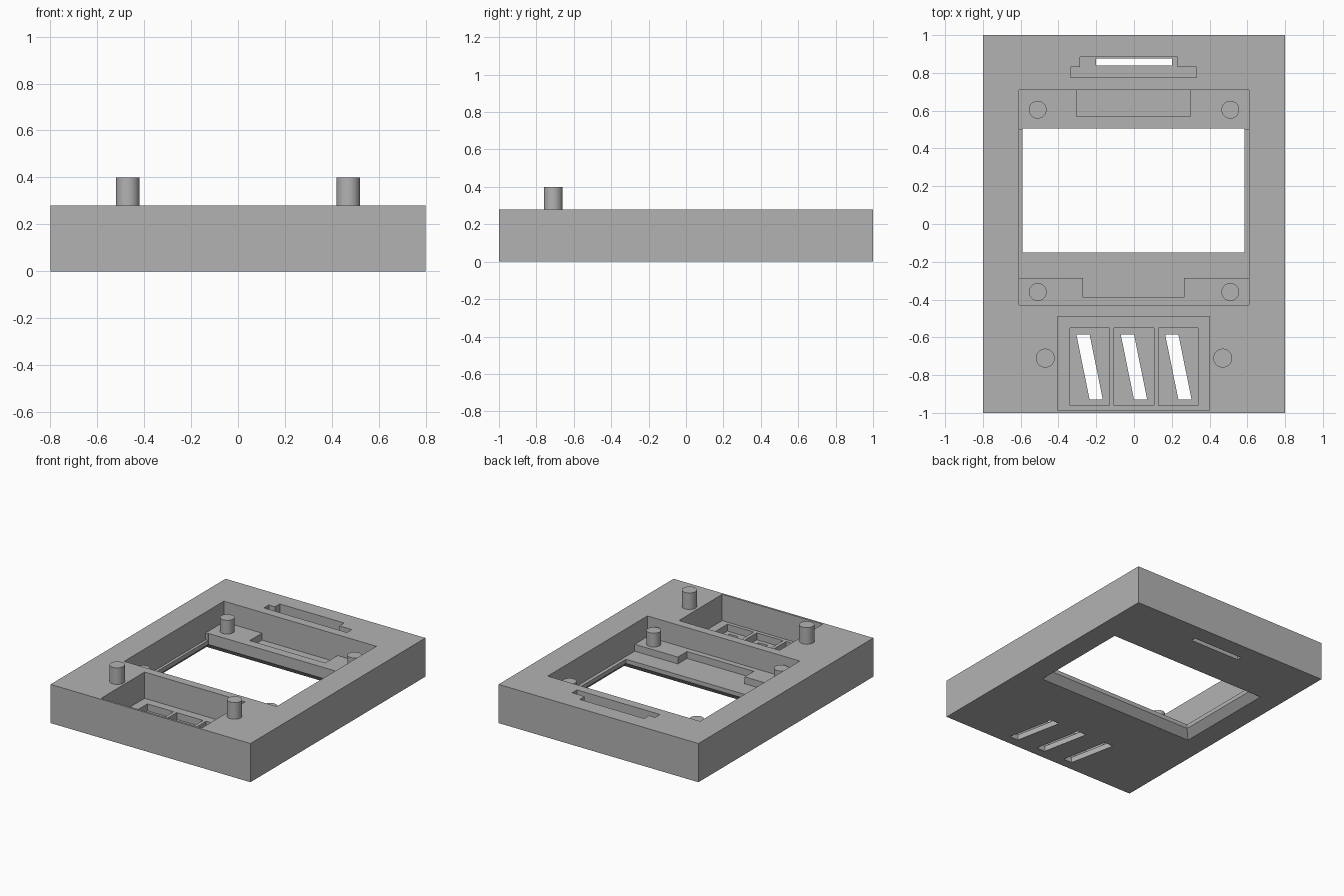
import bpy, bmesh

cube = bpy.data.objects.get("Cube")
if cube:
    bpy.data.objects.remove(cube, do_unlink=True)

grey = bpy.data.materials.new("plain_grey")
grey.use_nodes = True
grey.diffuse_color = (0.45, 0.45, 0.45, 1)
grey.node_tree.nodes["Principled BSDF"].inputs["Base Color"].default_value = (0.45, 0.45, 0.45, 1)

TOP = 0.28
OPEN = TOP + 0.1     # cutters reach above the top face
BELOW = -0.1         # and below the bottom face


def rect(x0, x1, y0, y1):
    return [(x0, y0), (x1, y0), (x1, y1), (x0, y1)]


def prism(name, outline, z0, z1, upper=None):
    """Closed prism; an upper outline makes it taper."""
    bm = bmesh.new()
    low = [bm.verts.new((x, y, z0)) for x, y in outline]
    high = [bm.verts.new((x, y, z1)) for x, y in (upper or outline)]
    bm.faces.new(low)
    bm.faces.new(high)
    for i in range(len(low)):
        j = (i + 1) % len(low)
        bm.faces.new((low[i], low[j], high[j], high[i]))
    bmesh.ops.recalc_face_normals(bm, faces=bm.faces)
    mesh = bpy.data.meshes.new(name)
    bm.to_mesh(mesh)
    bm.free()
    mesh.materials.append(grey)
    obj = bpy.data.objects.new(name, mesh)
    bpy.context.collection.objects.link(obj)
    return obj


def cut(outline, z0, z1=OPEN, upper=None):
    """Subtract a prism from the case."""
    cutter = prism("cutter", outline, z0, z1, upper)
    cutter.hide_render = True
    mod = case.modifiers.new("cut", "BOOLEAN")
    mod.operation = "DIFFERENCE"
    mod.solver = "EXACT"
    mod.object = cutter
    bpy.context.view_layer.objects.active = case
    bpy.ops.object.modifier_apply(modifier=mod.name)
    bpy.data.objects.remove(cutter, do_unlink=True)


def post(name, x, y, radius, z0, z1):
    bpy.ops.mesh.primitive_cylinder_add(vertices=48, radius=radius, depth=z1 - z0,
                                        location=(x, y, (z0 + z1) / 2))
    obj = bpy.context.object
    obj.name = name
    obj.data.materials.append(grey)
    bpy.ops.object.shade_smooth_by_angle()


# Case slab
case = prism("case", rect(-0.8, 0.8, -1, 1), 0, TOP)

# Screen pocket, leaving raised shelves at both ends
SHELF, FLOOR = 0.13, 0.08
cut(rect(-0.61, 0.61, -0.43, 0.71), SHELF)
cut([(-0.61, 0.5), (-0.61, -0.285), (-0.27, -0.285), (-0.27, -0.39),
     (0.265, -0.39), (0.265, -0.285), (0.61, -0.285), (0.61, 0.5)], FLOOR)
cut(rect(-0.305, 0.3, 0.57, 0.71), FLOOR)

# Screen window with a bevelled rim underneath
window = rect(-0.59, 0.585, -0.15, 0.505)
cut(window, BELOW)
cut(rect(-0.69, 0.685, -0.25, 0.605), -0.05, 0.05, window)

# Button pocket, three cells and their slanted slots
cut(rect(-0.405, 0.4, -0.985, -0.49), 0.09)
for x in (-0.235, 0, 0.235):
    cut(rect(x - 0.105, x + 0.105, -0.96, -0.55), 0.04)
    cut([(x, -0.93), (x + 0.07, -0.93), (x, -0.585), (x - 0.07, -0.585)], BELOW)

# Stepped connector slot at the back
cut([(-0.335, 0.775), (0.33, 0.775), (0.33, 0.83), (0.23, 0.83),
     (0.23, 0.885), (-0.285, 0.885), (-0.285, 0.83), (-0.335, 0.83)], 0.08)
cut(rect(-0.2, 0.2, 0.84, 0.875), BELOW)

# Screen posts and top pegs, slightly sunk into the case
for side, x in (("left", 1), ("right", -1)):
    post("front_screen_post_" + side, x * 0.51, -0.36, 0.047, SHELF - 0.01, 0.23)
    post("back_screen_post_" + side, x * 0.51, 0.605, 0.047, SHELF - 0.01, 0.23)
    post("top_peg_" + side, x * 0.47, -0.71, 0.05, TOP - 0.01, 0.4)
